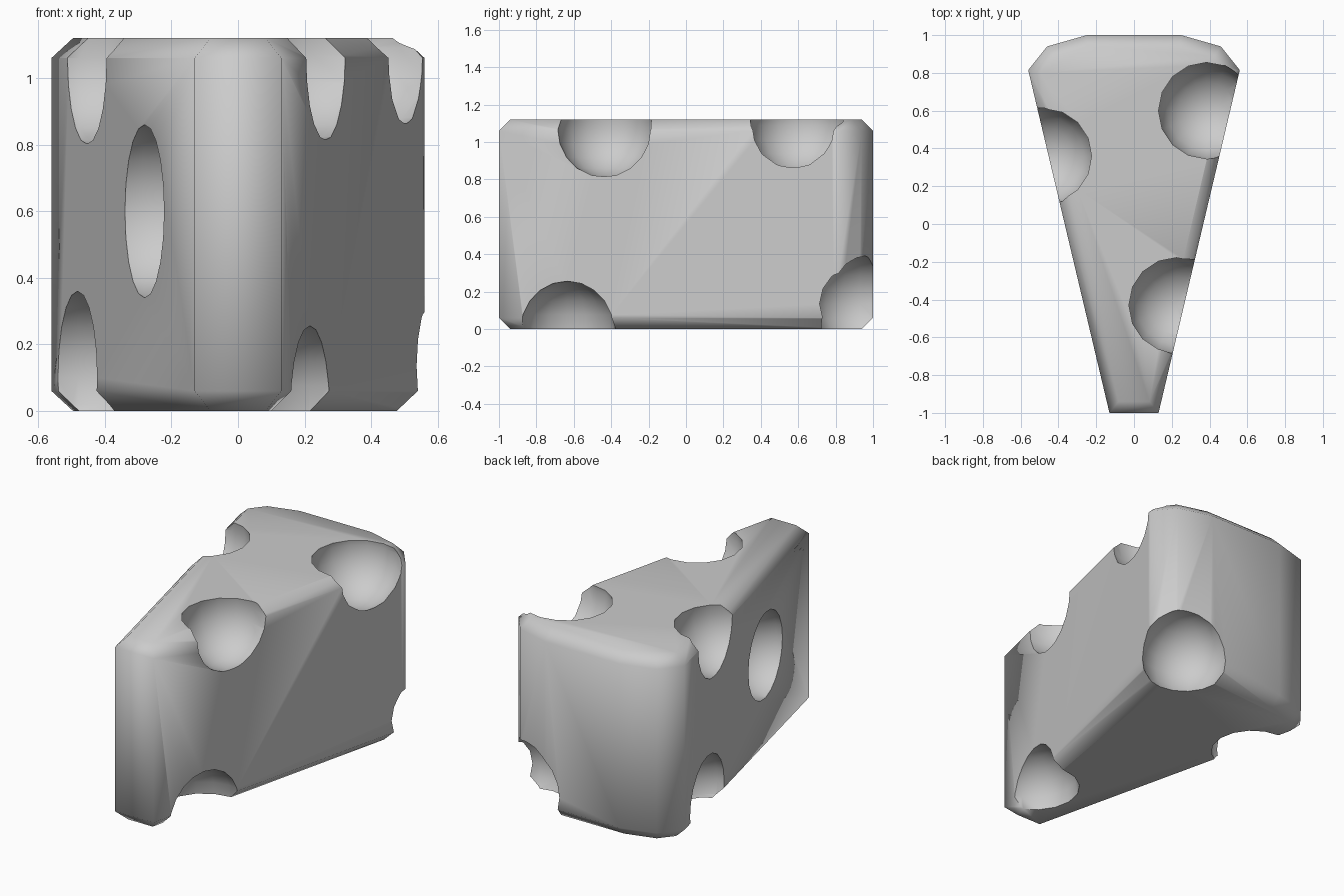
import bpy, bmesh, math
from mathutils import Matrix

if "Cube" in bpy.data.objects:
    bpy.data.objects.remove(bpy.data.objects["Cube"])

HEIGHT = 1.12
CHAMFER = 0.06


def make_object(name, bm):
    mesh = bpy.data.meshes.new(name)
    bm.to_mesh(mesh)
    bm.free()
    obj = bpy.data.objects.new(name, mesh)
    bpy.context.collection.objects.link(obj)
    return obj


# wedge body: mirrored plan outline, extruded and chamfered top and bottom
half = [(0.13, -1.0), (0.56, 0.815), (0.46, 0.94), (0.25, 1.0)]
outline = half + [(-x, y) for x, y in reversed(half)]
bm = bmesh.new()
base = bm.faces.new([bm.verts.new((x, y, 0)) for x, y in outline])
top = bmesh.ops.extrude_face_region(bm, geom=[base])["geom"]
for v in top:
    if isinstance(v, bmesh.types.BMVert):
        v.co.z = HEIGHT
bmesh.ops.recalc_face_normals(bm, faces=bm.faces)
rim = [e for e in bm.edges if abs(e.verts[0].co.z - e.verts[1].co.z) < 0.001]
bmesh.ops.bevel(bm, geom=rim, offset=CHAMFER, offset_type='OFFSET', segments=1,
                profile=0.5, affect='EDGES')
bmesh.ops.recalc_face_normals(bm, faces=bm.faces)
wedge = make_object("cheese_wedge", bm)

# round holes: all spheres gathered in one cutter
R = 0.26
holes = [
    (0.385, 0.60, 1.09),    # top, right back
    (0.225, -0.43, 1.07),   # top, right front
    (-0.475, 0.36, 1.06),   # top, left
    (-0.285, -0.365, 0.60), # middle of left side
    (-0.48, 0.485, 0.10),   # bottom, left
    (0.40, 0.93, 0.135),    # bottom, back right corner
    (0.213, -0.635, -0.004),# bottom, right front
]
bm = bmesh.new()
for pos in holes:
    bmesh.ops.create_uvsphere(bm, u_segments=16, v_segments=10, radius=R,
                              matrix=Matrix.Translation(pos))
cutter = make_object("hole_cutter", bm)
cutter.hide_render = True

# carve the holes
bpy.context.view_layer.objects.active = wedge
wedge.select_set(True)
cut = wedge.modifiers.new("holes", 'BOOLEAN')
cut.operation = 'DIFFERENCE'
cut.solver = 'EXACT'
cut.object = cutter
bpy.ops.object.modifier_apply(modifier=cut.name)
bpy.data.objects.remove(cutter)

# soft body shading with crisp hole rims
bpy.ops.object.shade_smooth_by_angle(angle=math.radians(78))
